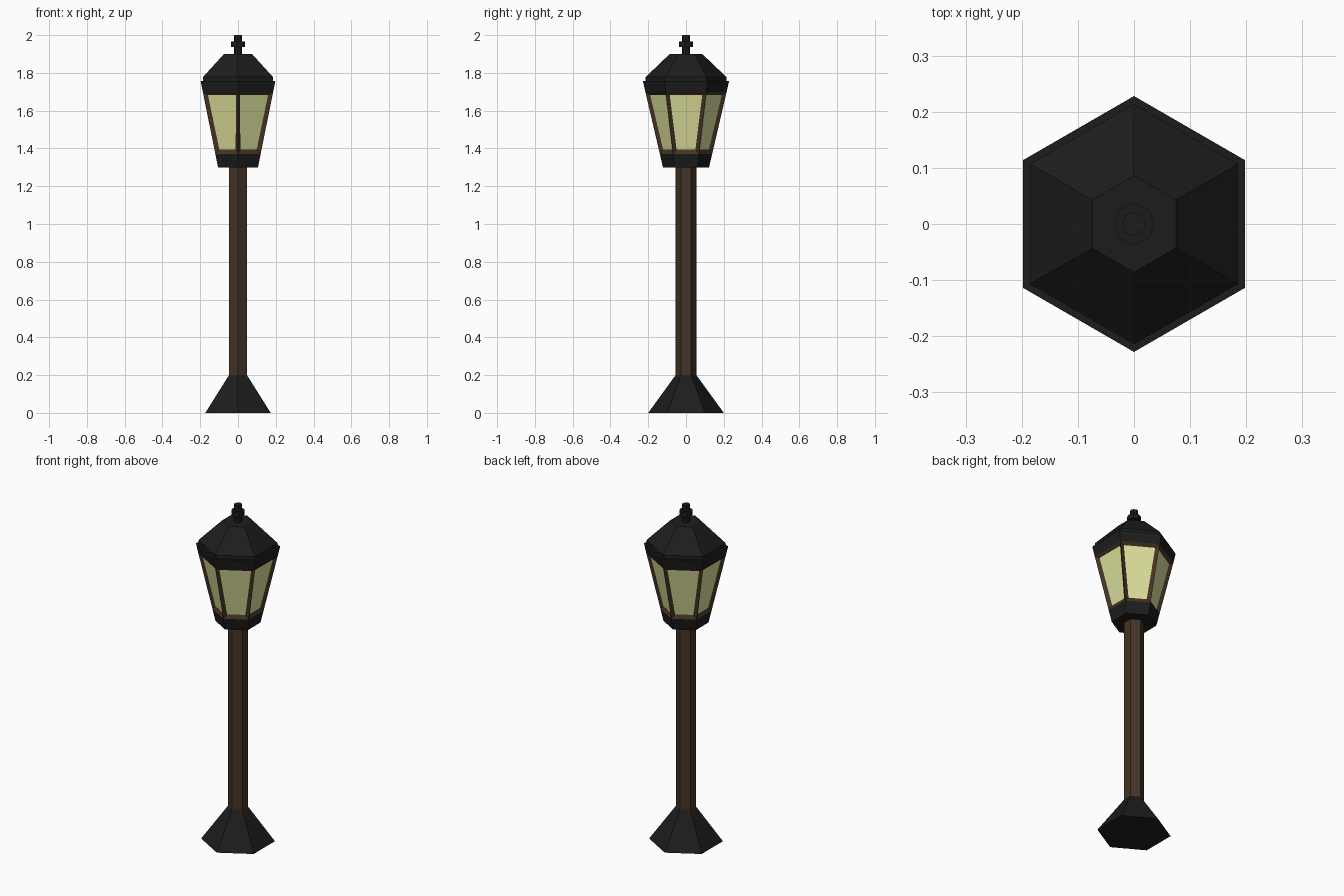
import bpy, bmesh
from math import sin, cos, pi

if "Cube" in bpy.data.objects:
    bpy.data.objects.remove(bpy.data.objects["Cube"])


def material(name, rgb):
    m = bpy.data.materials.new(name)
    m.diffuse_color = (*rgb, 1)
    m.use_nodes = True
    m.node_tree.nodes["Principled BSDF"].inputs["Base Color"].default_value = m.diffuse_color
    return m


BLACK = material("black iron", (0.012, 0.012, 0.012))
BROWN = material("brown frame", (0.06, 0.033, 0.018))
GLASS = material("lit glass", (0.72, 0.75, 0.33))


def turned(name, profile, mat, sides=6, caps=True, windows=None):
    """Stack rings of (radius, z) with a corner on the y axis."""
    bm = bmesh.new()
    rings = [[bm.verts.new((r * cos(pi / 2 + 2 * pi * i / sides),
                            r * sin(pi / 2 + 2 * pi * i / sides), z))
              for i in range(sides)] for r, z in profile]
    walls = [bm.faces.new((a[i], a[(i + 1) % sides], b[(i + 1) % sides], b[i]))
             for a, b in zip(rings, rings[1:]) for i in range(sides)]
    if caps:
        bm.faces.new(rings[0][::-1])
        bm.faces.new(rings[-1])
    bm.normal_update()
    if windows:
        # Each wall becomes a frame around a recessed pane
        inset, depth = windows
        bmesh.ops.inset_individual(bm, faces=walls, thickness=inset, depth=-depth)
        for f in walls:
            f.material_index = 1
    me = bpy.data.meshes.new(name)
    bm.to_mesh(me)
    bm.free()
    ob = bpy.data.objects.new(name, me)
    bpy.context.collection.objects.link(ob)
    me.materials.append(mat)
    if windows:
        me.materials.append(GLASS)
    return ob


def taper(z):
    """Lantern radius at height z."""
    return 0.122 + (z - 1.3) * 0.233


# Foot and post
turned("base", [(0.2, 0), (0.055, 0.2)], BLACK)
turned("post", [(0.055, 0.2), (0.055, 1.3)], BROWN)

# Lantern
turned("lantern_cup", [(taper(1.3), 1.3), (taper(1.37), 1.37)], BLACK)
turned("lantern_windows", [(taper(1.37), 1.37), (taper(1.7), 1.7)], BROWN,
       caps=False, windows=(0.029, 0.013))

# Roof with stepped rim, and finial
turned("roof", [(taper(1.7), 1.7), (0.228, 1.757), (0.214, 1.757),
                (0.214, 1.778), (0.086, 1.9)], BLACK)
turned("finial", [(0.022, 1.9), (0.022, 1.937), (0.037, 1.937), (0.037, 1.965),
                  (0.022, 1.965), (0.022, 2.0)], BLACK, sides=8)
